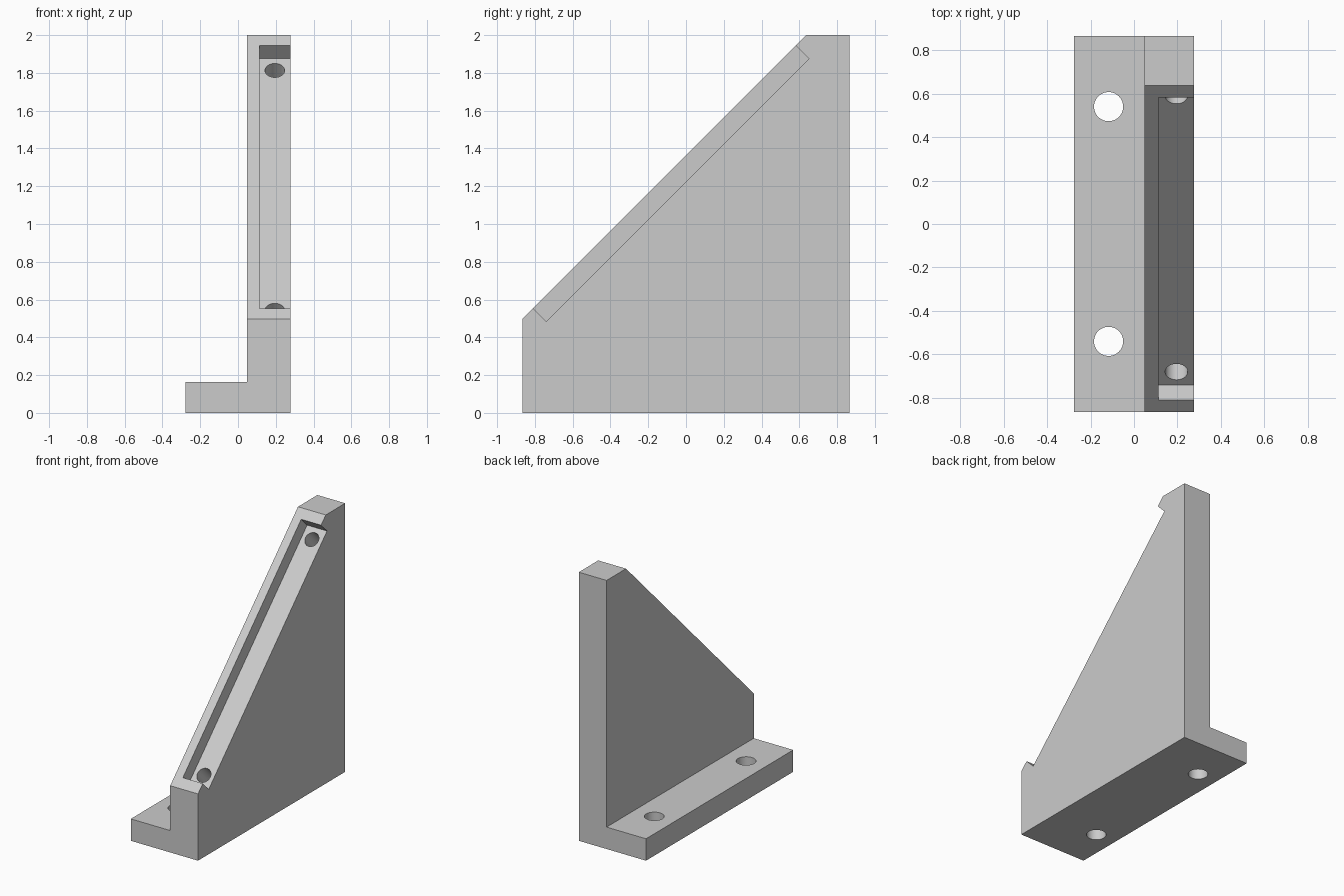
import bpy, bmesh, math
from mathutils import Matrix, Vector

cube = bpy.data.objects.get("Cube")
if cube:
    bpy.data.objects.remove(cube, do_unlink=True)

grey = bpy.data.materials.new("plain grey")
grey.use_nodes = True
color = (0.6, 0.6, 0.6, 1)
grey.diffuse_color = color
grey.node_tree.nodes["Principled BSDF"].inputs["Base Color"].default_value = color


def prism(name, profile, push):
    """Closed 3D outline extruded along a vector."""
    bm = bmesh.new()
    face = bm.faces.new([bm.verts.new(p) for p in profile])
    side = bmesh.ops.extrude_face_region(bm, geom=[face])
    moved = [v for v in side["geom"] if isinstance(v, bmesh.types.BMVert)]
    bmesh.ops.translate(bm, verts=moved, vec=push)
    bmesh.ops.recalc_face_normals(bm, faces=bm.faces)
    return finish(name, bm)


def cylinder(name, center, axis, radius, depth):
    bm = bmesh.new()
    turn = Vector((0, 0, 1)).rotation_difference(Vector(axis)).to_matrix().to_4x4()
    bmesh.ops.create_cone(bm, cap_ends=True, segments=48, radius1=radius, radius2=radius,
                          depth=depth, matrix=Matrix.Translation(center) @ turn)
    return finish(name, bm)


def finish(name, bm):
    mesh = bpy.data.meshes.new(name)
    bm.to_mesh(mesh)
    bm.free()
    mesh.materials.append(grey)
    obj = bpy.data.objects.new(name, mesh)
    bpy.context.collection.objects.link(obj)
    return obj


def cut(target, cutter):
    cutter.hide_render = True
    mod = target.modifiers.new("cut", 'BOOLEAN')
    mod.operation, mod.solver, mod.object = 'DIFFERENCE', 'EXACT', cutter
    bpy.context.view_layer.objects.active = target
    bpy.ops.object.modifier_apply(modifier=mod.name)
    bpy.data.objects.remove(cutter, do_unlink=True)


W, L = 0.277, 0.866          # half width, half length
WALL, FLANGE = 0.048, 0.163  # inner wall face, flange thickness

# L-shaped bracket: mounting flange and upright wall
outline = [(-W, 0), (W, 0), (W, 2), (WALL, 2), (WALL, FLANGE), (-W, FLANGE)]
bracket = prism("angle_bracket", [(x, -L, z) for x, z in outline], (0, 2 * L, 0))

# 45 degree sloping front edge
RISE = 1.363                 # slope plane: z = y + RISE
wedge = [(-1.5, RISE - 1.5), (1.5, RISE + 1.5), (-1.5, RISE + 1.5)]
cut(bracket, prism("slope_cutter", [(-1, y, z) for y, z in wedge], (2, 0, 0)))

# Pocket along the slope, open on the outer side
drop = 0.07                  # pocket depth along y and z
low, high = -0.81, 0.582
pocket = [(low - drop, low + RISE + drop), (high - drop, high + RISE + drop),
          (high + drop, high + RISE - drop), (low + drop, low + RISE - drop)]
cut(bracket, prism("pocket_cutter", [(0.113, y, z) for y, z in pocket], (0.5, 0, 0)))

# Blind screw holes square to the pocket floor
for y in (-0.68, 0.59):
    center = (0.195, y, y + RISE - 2 * drop)
    cut(bracket, cylinder("screw_hole_cutter", center, (0, -1, 1), 0.052, 0.6))

# Through holes in the flange
for y in (-0.54, 0.54):
    cut(bracket, cylinder("bolt_hole_cutter", (-0.117, y, 0.08), (0, 0, 1), 0.067, 0.5))

bpy.ops.object.select_all(action='DESELECT')
bracket.select_set(True)
bpy.context.view_layer.objects.active = bracket
bpy.ops.object.shade_smooth_by_angle(angle=math.radians(30))
